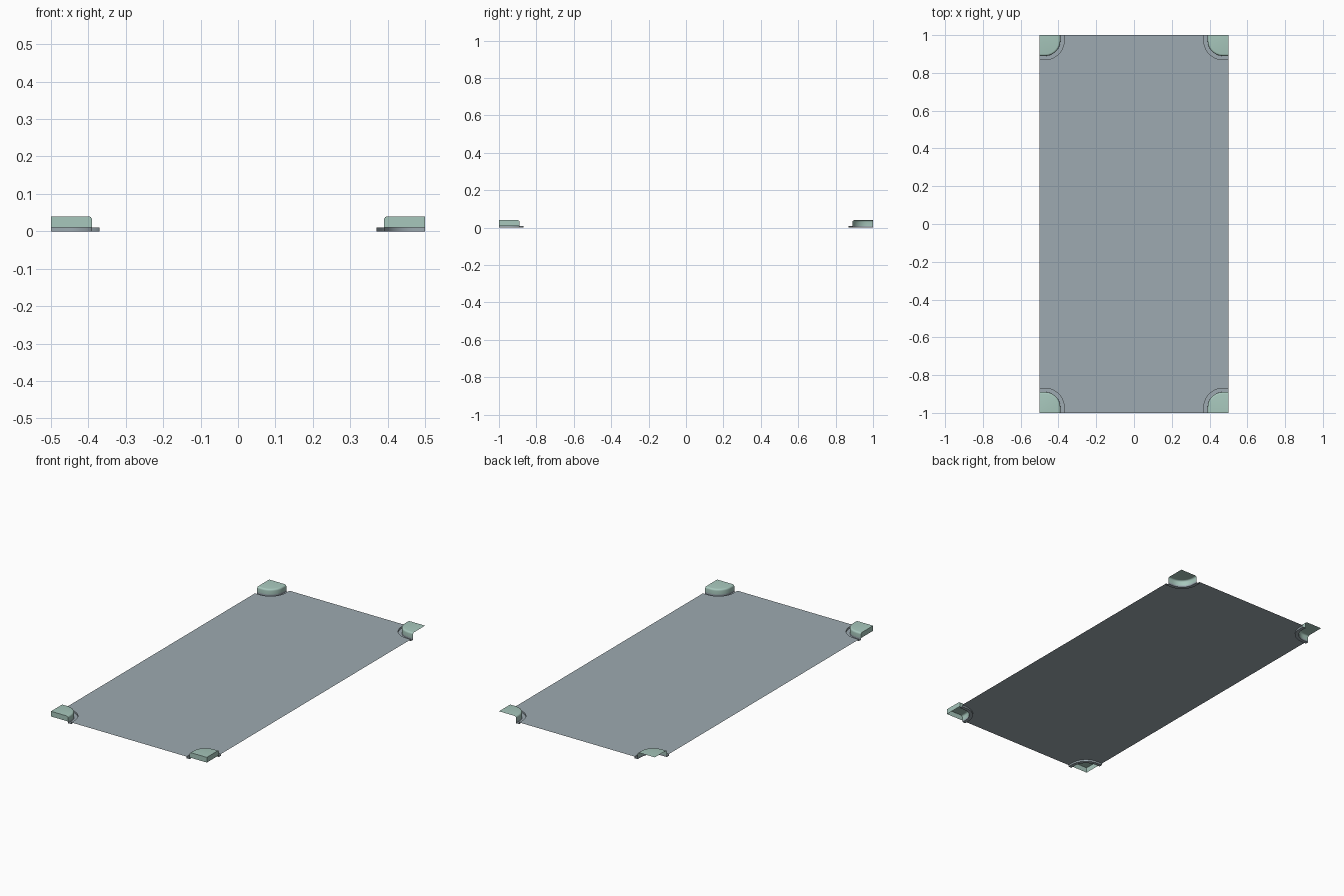
import bpy, bmesh, math

if "Cube" in bpy.data.objects:
    bpy.data.objects.remove(bpy.data.objects["Cube"])

W, L = 0.5, 1.0          # half width and half length
FLOOR, TOP = 0.01, 0.04  # floor level and corner block height
INSET = 0.03             # arc centre, measured in from the tile edges


def srgb(r, g, b):
    return [((c / 255 + 0.055) / 1.055) ** 2.4 for c in (r, g, b)] + [1.0]


def material(name, rgb):
    m = bpy.data.materials.new(name)
    m.diffuse_color = srgb(*rgb)
    m.use_nodes = True
    m.node_tree.nodes["Principled BSDF"].inputs["Base Color"].default_value = m.diffuse_color
    return m


grey = material("blue_grey_floor", (157, 170, 177))
green = material("pale_green_trim", (167, 199, 188))


def corner_path(size, sx, sy, n=10):
    """Rounded line cutting off one tile corner, from the x side to the y side."""
    r = size - INSET
    pts = [(0.0, size)]
    for i in range(n + 1):
        a = math.pi / 2 * (1 - i / n)
        pts.append((INSET + r * math.cos(a), INSET + r * math.sin(a)))
    pts.append((size, 0.0))
    return [(sx * (W - u), sy * (L - v)) for u, v in pts]


def finish(bm, name, mat):
    me = bpy.data.meshes.new(name)
    bm.to_mesh(me)
    bm.free()
    ob = bpy.data.objects.new(name, me)
    bpy.context.collection.objects.link(ob)
    me.materials.append(mat)
    bpy.ops.object.select_all(action='DESELECT')
    bpy.context.view_layer.objects.active = ob
    ob.select_set(True)
    bpy.ops.object.shade_smooth_by_angle(angle=math.radians(35))
    return ob


def loft(bm, profile, sx, sy):
    """Sweep (size, z) profile points round the corner; returns the rows."""
    rows = [[bm.verts.new((x, y, z)) for x, y in corner_path(s, sx, sy)]
            for s, z in profile]
    for a, b in zip(rows, rows[1:]):
        for i in range(len(a) - 1):
            q = [a[i], a[i + 1], b[i + 1], b[i]]
            bm.faces.new(q if sx * sy > 0 else q[::-1])
    return rows


corners = {"front_left": (-1, -1), "front_right": (1, -1),
           "back_right": (1, 1), "back_left": (-1, 1)}

# floor sheet with its four corners cut out
bm = bmesh.new()
outline = []
for sx, sy in corners.values():
    p = corner_path(0.13, sx, sy)
    outline += p if sx * sy > 0 else p[::-1]
# each path runs x side to y side; order them anticlockwise
outline = []
for sx, sy in corners.values():
    p = corner_path(0.13, sx, sy)
    outline += p if sx * sy > 0 else p[::-1]
f = bm.faces.new([bm.verts.new((x, y, FLOOR)) for x, y in outline])
f.normal_update()
if f.normal.z < 0:
    f.normal_flip()
finish(bm, "floor", grey)

for name, (sx, sy) in corners.items():
    # sunken groove round the corner
    bm = bmesh.new()
    loft(bm, [(0.13, FLOOR), (0.13, 0), (0.11, 0), (0.11, FLOOR)], sx, sy)
    for f in bm.faces:
        f.normal_update()
    if sum(f.normal.z for f in bm.faces) < 0:
        bmesh.ops.reverse_faces(bm, faces=bm.faces[:])
    finish(bm, name + "_groove", grey)

    # raised block with a softened top edge
    bm = bmesh.new()
    b = 0.01
    prof = [(0.11, FLOOR)]
    for i in range(5):
        a = math.pi / 2 * i / 4
        prof.append((0.11 - b + b * math.cos(a), TOP - b + b * math.sin(a)))
    rows = loft(bm, prof, sx, sy)
    tip = bm.verts.new((sx * W, sy * L, TOP))
    bm.faces.new(rows[-1] + [tip])
    # only the front blocks have outer walls; the back ones are open
    if sy < 0:
        foot = bm.verts.new((sx * W, sy * L, FLOOR))
        for end in (0, -1):
            bm.faces.new([r[end] for r in rows] + [tip, foot])
    bmesh.ops.recalc_face_normals(bm, faces=bm.faces[:])
    bm.normal_update()
    if max(bm.faces, key=lambda f: f.calc_center_median().z).normal.z < 0:
        bmesh.ops.reverse_faces(bm, faces=bm.faces[:])
    finish(bm, name + "_block", green)
